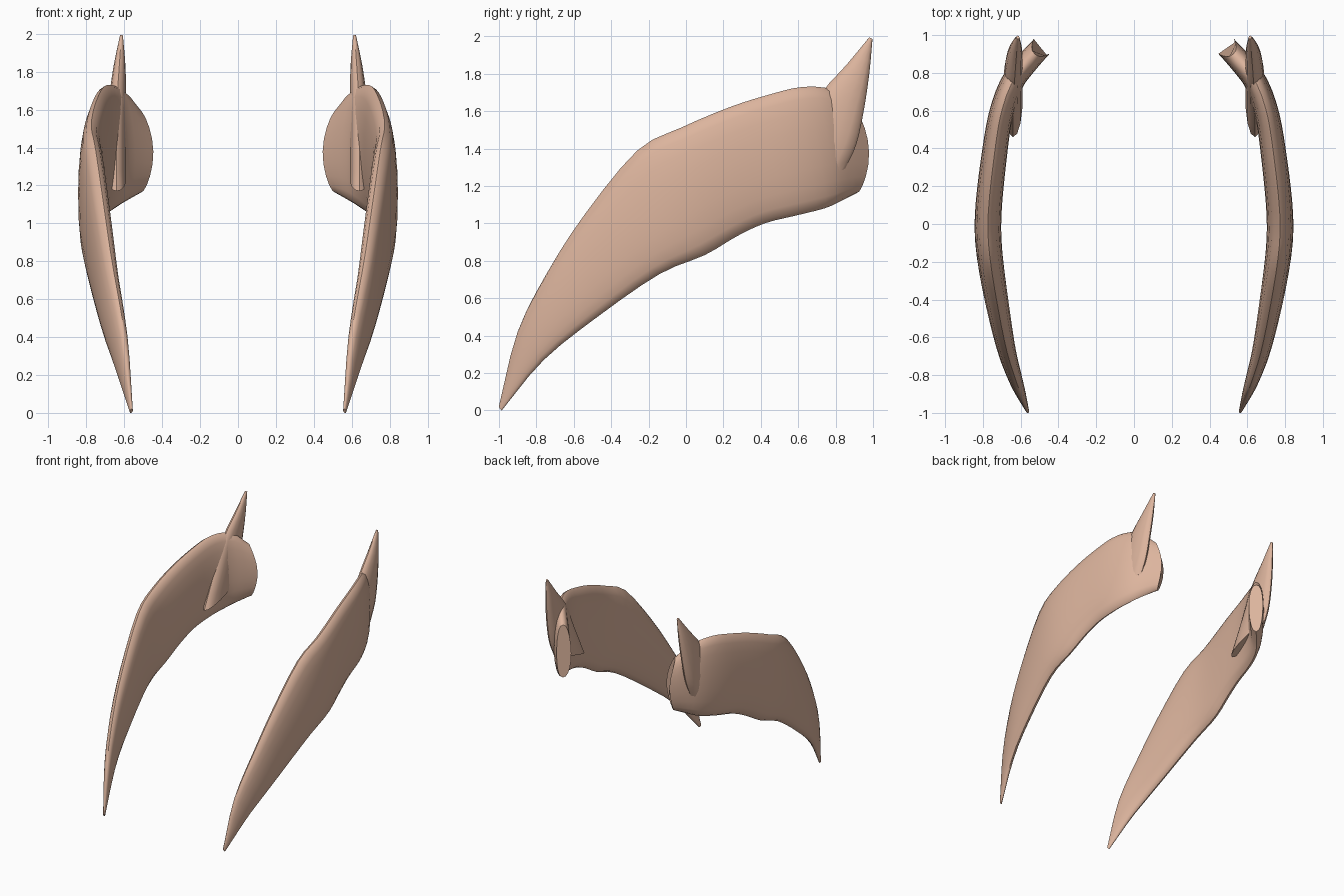
import bpy, bmesh, math
from mathutils import Vector

cube = bpy.data.objects.get("Cube")
if cube:
    bpy.data.objects.remove(cube, do_unlink=True)

tan = bpy.data.materials.new("warm tan")
tan.use_nodes = True
tan.diffuse_color = (0.72, 0.46, 0.34, 1)
tan.node_tree.nodes["Principled BSDF"].inputs["Base Color"].default_value = tan.diffuse_color


def refine(rows, steps):
    """Catmull-Rom resampling of rows of numbers."""
    rows = [Vector(r) for r in rows]
    pts = [2 * rows[0] - rows[1]] + rows + [2 * rows[-1] - rows[-2]]
    out = []
    for a, b, c, d in zip(pts, pts[1:], pts[2:], pts[3:]):
        for i in range(steps):
            t = i / steps
            out.append(0.5 * (2 * b + (c - a) * t + (2 * a - 5 * b + 4 * c - d) * t * t
                              + (3 * b - a - 3 * c + d) * t ** 3))
    return out + [rows[-1]]


def loft(name, rings):
    """Skin closed rings, cap both ends and mirror across the middle."""
    bm = bmesh.new()
    loops = [[bm.verts.new(p) for p in ring] for ring in rings]
    n = len(loops[0])
    for a, b in zip(loops, loops[1:]):
        for i in range(n):
            j = (i + 1) % n
            bm.faces.new((a[i], a[j], b[j], b[i]))
    bm.faces.new(loops[0])
    bm.faces.new(loops[-1])
    bmesh.ops.recalc_face_normals(bm, faces=bm.faces)
    mesh = bpy.data.meshes.new(name)
    bm.to_mesh(mesh)
    bm.free()
    mesh.materials.append(tan)
    obj = bpy.data.objects.new(name, mesh)
    bpy.context.collection.objects.link(obj)
    obj.modifiers.new("mirror", "MIRROR").use_mirror_merge = False
    bpy.ops.object.select_all(action="DESELECT")
    obj.select_set(True)
    bpy.context.view_layer.objects.active = obj
    bpy.ops.object.shade_smooth_by_angle(angle=math.radians(40))
    return obj


# Sideways bow of the blade as (y, x), curling inward at the back
bow = refine([(-1, .56), (-.8, .635), (-.6, .69), (-.2, .76), (.05, .772), (.4, .735),
              (.6, .70), (.75, .645), (.85, .57), (.96, .47)], 8)


def bow_at(y):
    for a, b in zip(bow, bow[1:]):
        if y <= b.x:
            break
    slope = (b.y - a.y) / (b.x - a.x)
    return a.y + slope * (y - a.x), slope


# Blade stations: upper edge y, z, lower edge y, z, half thickness
stations = refine([
    (-1, .02, -.985, .0, .008),
    (-.9, .42, -.76, .27, .035),
    (-.74, .74, -.46, .51, .052),
    (-.54, 1.05, -.14, .73, .064),
    (-.26, 1.39, .1, .83, .07),
    (-.03, 1.51, .27, .93, .07),
    (.23, 1.62, .42, 1.0, .068),
    (.45, 1.69, .58, 1.04, .065),
    (.63, 1.73, .74, 1.08, .062),
    (.79, 1.71, .83, 1.12, .06),
    (.90, 1.60, .91, 1.16, .057)], 3)

rings = []
for k, (uy, uz, ly, lz, thick) in enumerate(stations):
    ring = []
    for i in range(20):
        a = math.tau * i / 20
        t = (1 - math.cos(a)) / 2
        y = uy + (ly - uy) * t
        z = uz + (lz - uz) * t
        # The back end bulges slightly along its middle
        y += .035 * math.sin(math.pi * t) * max(0, k - 24) / 6
        x, slope = bow_at(y)
        side = thick * math.copysign(abs(math.sin(a)) ** .85, math.sin(a))
        normal = Vector((1, -slope, 0)).normalized()
        ring.append(Vector((x, y, z)) + normal * side)
    rings.append(ring)
loft("mandible_blade", rings)

# Spike stations: front edge y, z, back edge y, z, centre x, half thickness
spike = refine([
    (.46, 1.17, .85, 1.29, .64, .05),
    (.61, 1.47, .91, 1.42, .64, .05),
    (.72, 1.69, .95, 1.6, .635, .046),
    (.86, 1.85, .98, 1.8, .625, .032),
    (.98, 1.995, .997, 1.985, .615, .008)], 3)
rings = []
for fy, fz, by, bz, x, thick in spike:
    ring = []
    for i in range(14):
        a = math.tau * i / 14
        t = (1 - math.cos(a)) / 2
        ring.append(Vector((x + thick * math.sin(a), fy + (by - fy) * t, fz + (bz - fz) * t)))
    rings.append(ring)
loft("rear_spike", rings)
